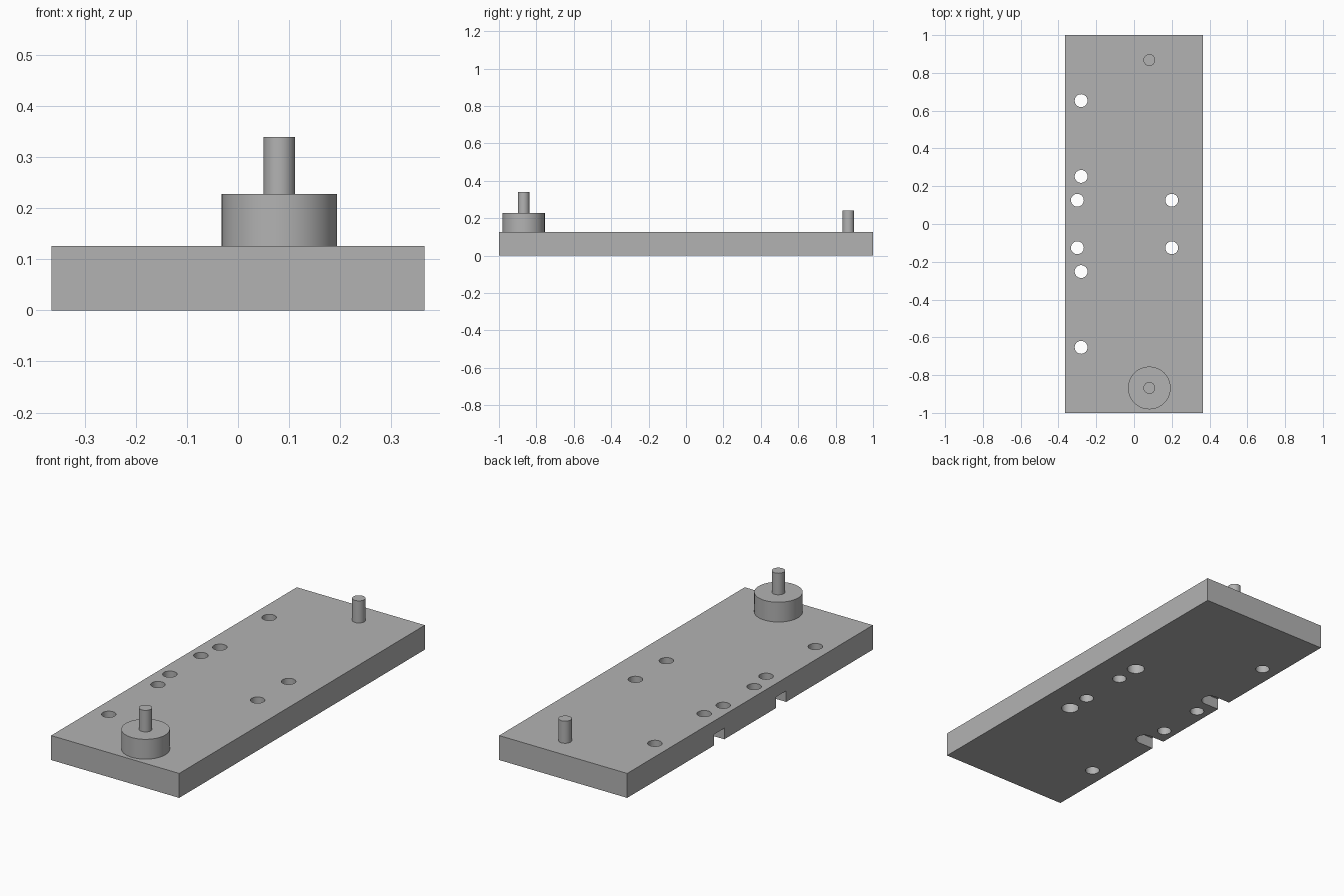
import bpy
import bmesh
from math import cos, sin, pi, radians

cube = bpy.data.objects.get("Cube")
if cube:
    bpy.data.objects.remove(cube, do_unlink=True)

grey = bpy.data.materials.new("plain grey")
grey.use_nodes = True
colour = (0.45, 0.45, 0.45, 1)
grey.diffuse_color = colour
grey.node_tree.nodes["Principled BSDF"].inputs["Base Color"].default_value = colour

HALF_X, TOP = 0.365, 0.126      # plate half width and thickness
PIN_X, PIN_Y, PIN_R = 0.081, 0.868, 0.031
HOLE_R, POCKET_R, POCKET_TOP = 0.034, 0.0425, 0.057
SIDES = 48


def arc(x, y, r, start=0.0, sweep=2 * pi, n=SIDES, closed=True):
    count = n if closed else n + 1
    return [(x + r * cos(start + sweep * i / n), y + r * sin(start + sweep * i / n))
            for i in range(count)]


def prism(name, outline, z0, z1):
    """Extrude a counter-clockwise outline from z0 to z1."""
    bm = bmesh.new()
    face = bm.faces.new([bm.verts.new((x, y, z0)) for x, y in outline])
    up = bmesh.ops.extrude_face_region(bm, geom=[face])
    moved = [v for v in up["geom"] if isinstance(v, bmesh.types.BMVert)]
    bmesh.ops.translate(bm, verts=moved, vec=(0, 0, z1 - z0))
    bmesh.ops.recalc_face_normals(bm, faces=bm.faces)
    mesh = bpy.data.meshes.new(name)
    bm.to_mesh(mesh)
    bm.free()
    mesh.materials.append(grey)
    obj = bpy.data.objects.new(name, mesh)
    bpy.context.collection.objects.link(obj)
    return obj


def activate(obj):
    bpy.ops.object.select_all(action='DESELECT')
    obj.select_set(True)
    bpy.context.view_layer.objects.active = obj


def cut(target, outline, z0, z1):
    cutter = prism("cutter", outline, z0, z1)
    cutter.hide_render = True
    mod = target.modifiers.new("cut", 'BOOLEAN')
    mod.operation, mod.solver, mod.object = 'DIFFERENCE', 'EXACT', cutter
    activate(target)
    bpy.ops.object.modifier_apply(modifier=mod.name)
    bpy.data.objects.remove(cutter, do_unlink=True)


# Base plate
plate = prism("base_plate", [(-HALF_X, -1), (HALF_X, -1), (HALF_X, 1), (-HALF_X, 1)], 0, TOP)

for side in (-1, 1):
    # Underside slot open to the edge, with a rounded inner end
    y = side * 0.252
    slot = arc(-0.28, y, POCKET_R, -pi / 2, pi, SIDES // 2, closed=False)
    slot += [(-0.5, y + POCKET_R), (-0.5, y - POCKET_R)]
    cut(plate, slot, -0.1, POCKET_TOP)
    # Blind round pocket on the underside
    cut(plate, arc(0.2, y, POCKET_R), -0.1, POCKET_TOP)
    # Through holes
    for hx, hy in ((-0.28, 0.653), (-0.28, 0.252), (-0.3, 0.126), (0.2, 0.126)):
        cut(plate, arc(hx, side * hy, HOLE_R), -0.1, 0.3)

# Front boss with its pin, and the rear pin
boss = prism("front_boss", arc(PIN_X, -PIN_Y, 0.113, n=64), TOP, 0.228)
front_pin = prism("front_pin", arc(PIN_X, -PIN_Y, PIN_R), 0.228, 0.339)
rear_pin = prism("rear_pin", arc(PIN_X, PIN_Y, PIN_R), TOP, 0.24)

for part in (plate, boss, front_pin, rear_pin):
    activate(part)
    bpy.ops.object.shade_smooth_by_angle(angle=radians(30))
